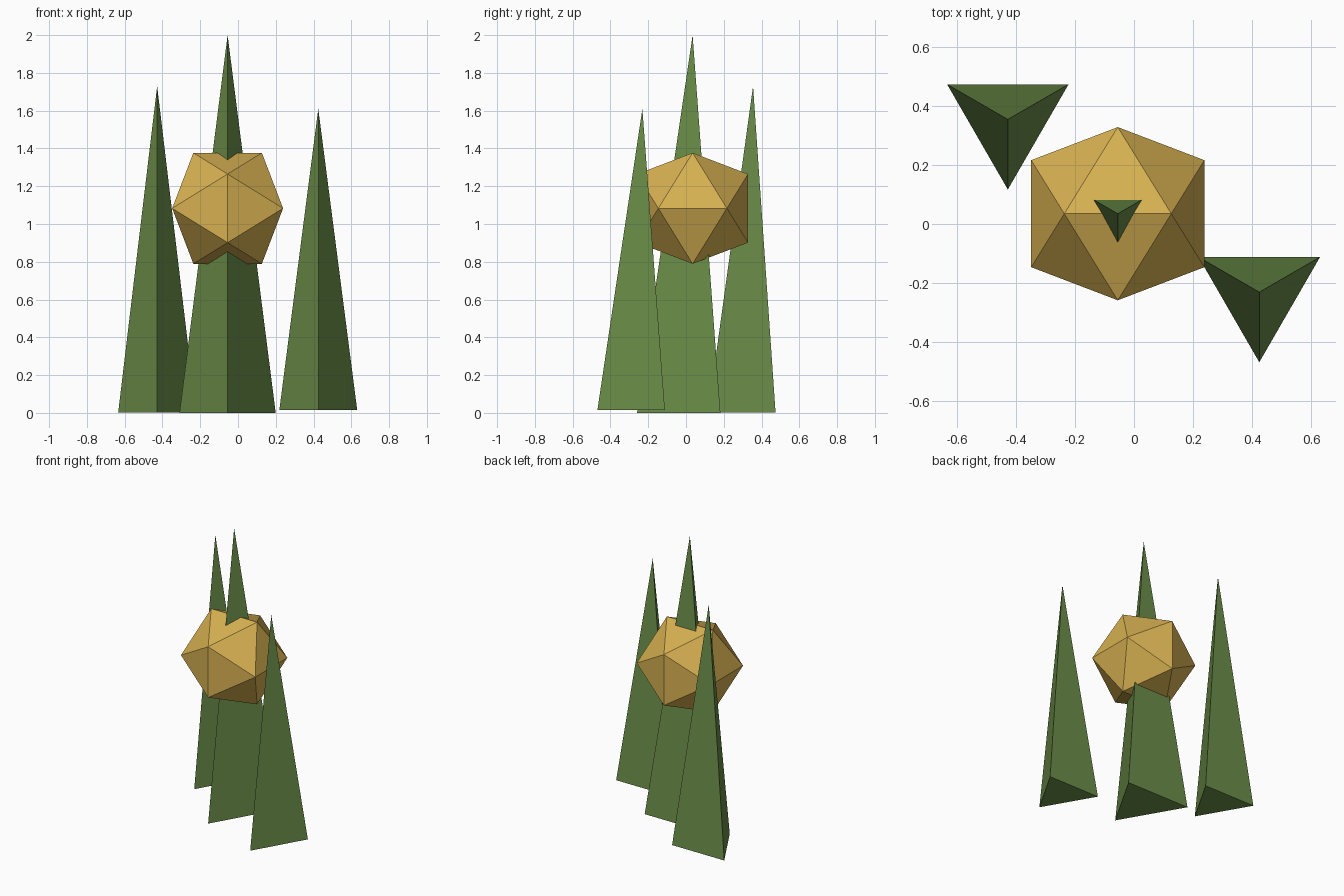
import bpy, bmesh, math

if "Cube" in bpy.data.objects:
    bpy.data.objects.remove(bpy.data.objects["Cube"])


def material(name, rgb):
    m = bpy.data.materials.new(name)
    m.diffuse_color = (*rgb, 1)
    m.use_nodes = True
    m.node_tree.nodes["Principled BSDF"].inputs["Base Color"].default_value = m.diffuse_color
    return m


green = material("leaf green", (0.150, 0.275, 0.067))
gold = material("warm gold", (0.680, 0.440, 0.084))


def hull(name, points, mat, location):
    """Flat-faced convex solid around a few points."""
    bm = bmesh.new()
    for p in points:
        bm.verts.new(p)
    bmesh.ops.convex_hull(bm, input=bm.verts[:])
    bmesh.ops.recalc_face_normals(bm, faces=bm.faces[:])
    mesh = bpy.data.meshes.new(name)
    bm.to_mesh(mesh)
    bm.free()
    mesh.materials.append(mat)
    obj = bpy.data.objects.new(name, mesh)
    obj.location = location
    bpy.context.collection.objects.link(obj)


def spire(name, x, y, base, top, radius):
    """Three-sided spike with one corner pointing to the front."""
    corners = [(radius * math.cos(a), radius * math.sin(a), 0)
               for a in (math.radians(-90 + 120 * i) for i in range(3))]
    hull(name, corners + [(0, 0, top - base)], green, (x, y, base))


# Three green spires
spire("centre_spire", -0.055, 0.035, 0.0, 2.0, 0.294)
spire("left_spire", -0.428, 0.355, 0.003, 1.73, 0.238)
spire("right_spire", 0.425, -0.231, 0.015, 1.61, 0.238)

# Golden twenty-sided ball skewered on the centre spire
s = 0.1815
t = s * (1 + math.sqrt(5)) / 2
ball = []
for a in (-s, s):
    for b in (-t, t):
        ball += [(a, 0, b), (b, a, 0), (0, b, a)]
hull("ball", ball, gold, (-0.055, 0.035, 1.083))
